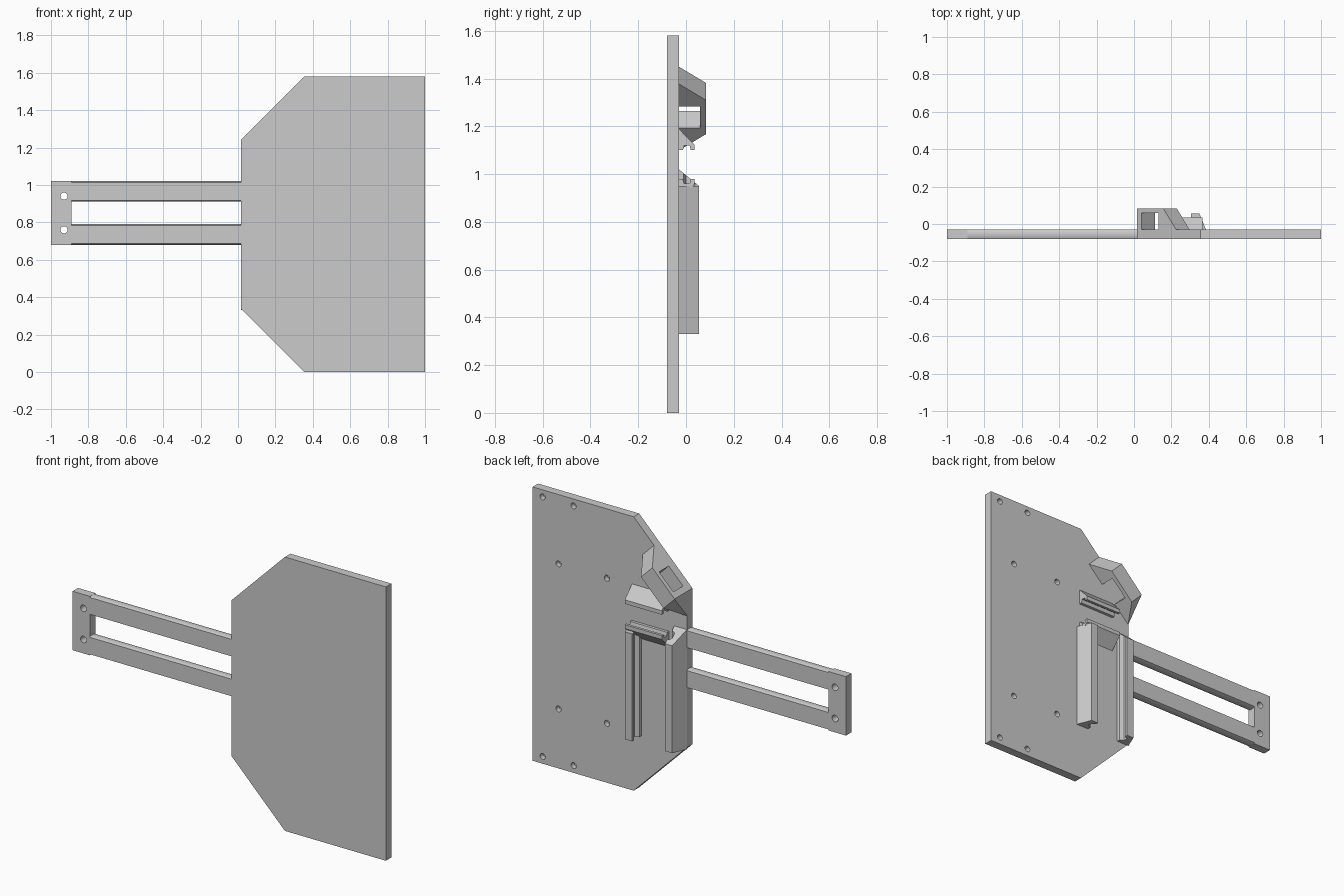
import bpy, bmesh, math
from mathutils import Vector

if "Cube" in bpy.data.objects:
    bpy.data.objects.remove(bpy.data.objects["Cube"])

grey = bpy.data.materials.new("light_grey")
grey.use_nodes = True
COLOUR = (0.6, 0.6, 0.6, 1)
grey.diffuse_color = COLOUR
grey.node_tree.nodes["Principled BSDF"].inputs["Base Color"].default_value = COLOUR

FRONT, BACK = -0.08, -0.03   # plate faces
OUT = 0.055                  # outer face of the rails


def prism(name, points, place, start, end, cut=None):
    """Extrude a 2D profile; place(a, b, t) maps it into space."""
    bm = bmesh.new()
    rings = [[bm.verts.new(place(a, b, t)) for a, b in points] for t in (start, end)]
    bm.faces.new(rings[0])
    bm.faces.new(rings[1])
    n = len(points)
    for i in range(n):
        j = (i + 1) % n
        bm.faces.new((rings[0][i], rings[0][j], rings[1][j], rings[1][i]))
    if cut:
        geom = bm.verts[:] + bm.edges[:] + bm.faces[:]
        res = bmesh.ops.bisect_plane(bm, geom=geom, plane_co=cut[0], plane_no=cut[1],
                                     clear_outer=True)
        edges = [e for e in res["geom_cut"] if isinstance(e, bmesh.types.BMEdge)]
        bmesh.ops.holes_fill(bm, edges=edges)
    bmesh.ops.recalc_face_normals(bm, faces=bm.faces[:])
    mesh = bpy.data.meshes.new(name)
    bm.to_mesh(mesh)
    bm.free()
    mesh.materials.append(grey)
    obj = bpy.data.objects.new(name, mesh)
    bpy.context.collection.objects.link(obj)
    return obj


def activate(obj):
    bpy.ops.object.select_all(action="DESELECT")
    obj.select_set(True)
    bpy.context.view_layer.objects.active = obj


def drill(obj, centres, radius, y0, y1):
    """Cut round holes along y."""
    ring = [k * math.tau / 24 for k in range(24)]
    for cx, cz in centres:
        circle = [(cx + radius * math.cos(a), cz + radius * math.sin(a)) for a in ring]
        cutter = prism("hole_cutter", circle, along_y, y0, y1)
        cutter.hide_render = True
        mod = obj.modifiers.new("hole", "BOOLEAN")
        mod.operation = "DIFFERENCE"
        mod.solver = "EXACT"
        mod.object = cutter
        activate(obj)
        bpy.ops.object.modifier_apply(modifier=mod.name)
        bpy.data.objects.remove(cutter)
    smooth(obj)


def smooth(obj):
    activate(obj)
    bpy.ops.object.shade_smooth_by_angle(angle=math.radians(25))


def along_x(y, z, t):
    return Vector((t, y, z))


def along_y(x, z, t):
    return Vector((x, t, z))


def along_z(x, y, t):
    return Vector((x, y, t))


# Main plate with two chamfered corners and blind screw holes in the back
plate = prism("main_plate", [(0.015, 0.34), (0.355, 0), (1, 0), (1, 1.58),
                             (0.355, 1.58), (0.015, 1.24)], along_y, FRONT, BACK)
screw_holes = [(x, z) for x in (0.936, 0.739) for z in (0.042, 1.54)]
screw_holes += [(x, z) for x in (0.835, 0.526) for z in (0.343, 1.18)]
drill(plate, screw_holes, 0.017, -0.06, 0.0)

# Arm end block with two through holes
end_block = prism("arm_end_block", [(-1, 0.68), (-0.89, 0.68), (-0.89, 1.02), (-1, 1.02)],
                  along_y, FRONT, BACK)
drill(end_block, [(-0.93, 0.76), (-0.93, 0.94)], 0.019, -0.1, 0.0)

# Arm rods: round bars flattened at the front and back
R, HALF = 0.055, 0.025
limit = math.asin(HALF / R)
arc = [-limit + 2 * limit * k / 10 for k in range(11)]
for side, zc in (("lower", 0.735), ("upper", 0.965)):
    mid = (FRONT + BACK) / 2
    outline = [(mid + R * math.sin(a), zc + R * math.cos(a)) for a in arc]
    outline += [(mid - R * math.sin(a), zc - R * math.cos(a)) for a in arc]
    smooth(prism(side + "_arm_rod", outline, along_x, -0.9, 0.02))

# Upright grooved rails, facing each other about x = 0.2
rail = [(0.185, BACK), (0.15, OUT), (0.105, OUT), (0.105, 0.037), (0.128, 0.025),
        (0.128, 0.0), (0.105, -0.01), (0.105, BACK)]
prism("left_upright_rail", [(0.2 + a, b) for a, b in rail], along_z, 0.33, 0.95)
prism("right_upright_rail", [(0.2 - a, b) for a, b in rail], along_z, 0.33, 1.03,
      cut=((0, BACK, 1.02), (0, 0.07, 0.085)))

# Horizontal grooved rails, facing each other about z = 1.04
bar = [(BACK, 0.15), (0.035, 0.083), (0.035, 0.06), (0.02, 0.06), (0.015, 0.08),
       (-0.008, 0.08), (-0.013, 0.06), (BACK, 0.06)]
for name, s in (("upper_cross_rail", 1), ("lower_cross_rail", -1)):
    prism(name, [(y, 1.04 + s * h) for y, h in bar], along_x, 0.13, 0.366)

# Slanted bridge with a square tunnel, lying along the upper chamfer
bridge = [(-0.054, BACK), (0.014, 0.083), (0.157, 0.083), (0.225, BACK),
          (0.131, BACK), (0.131, 0.058), (0.04, 0.058), (0.04, BACK)]
prism("slanted_bridge", bridge, lambda x, y, t: Vector((x + t, y, x + 1.225 - t)), 0, 0.072,
      cut=((0.015, 0, 0), (-1, 0, 0)))
